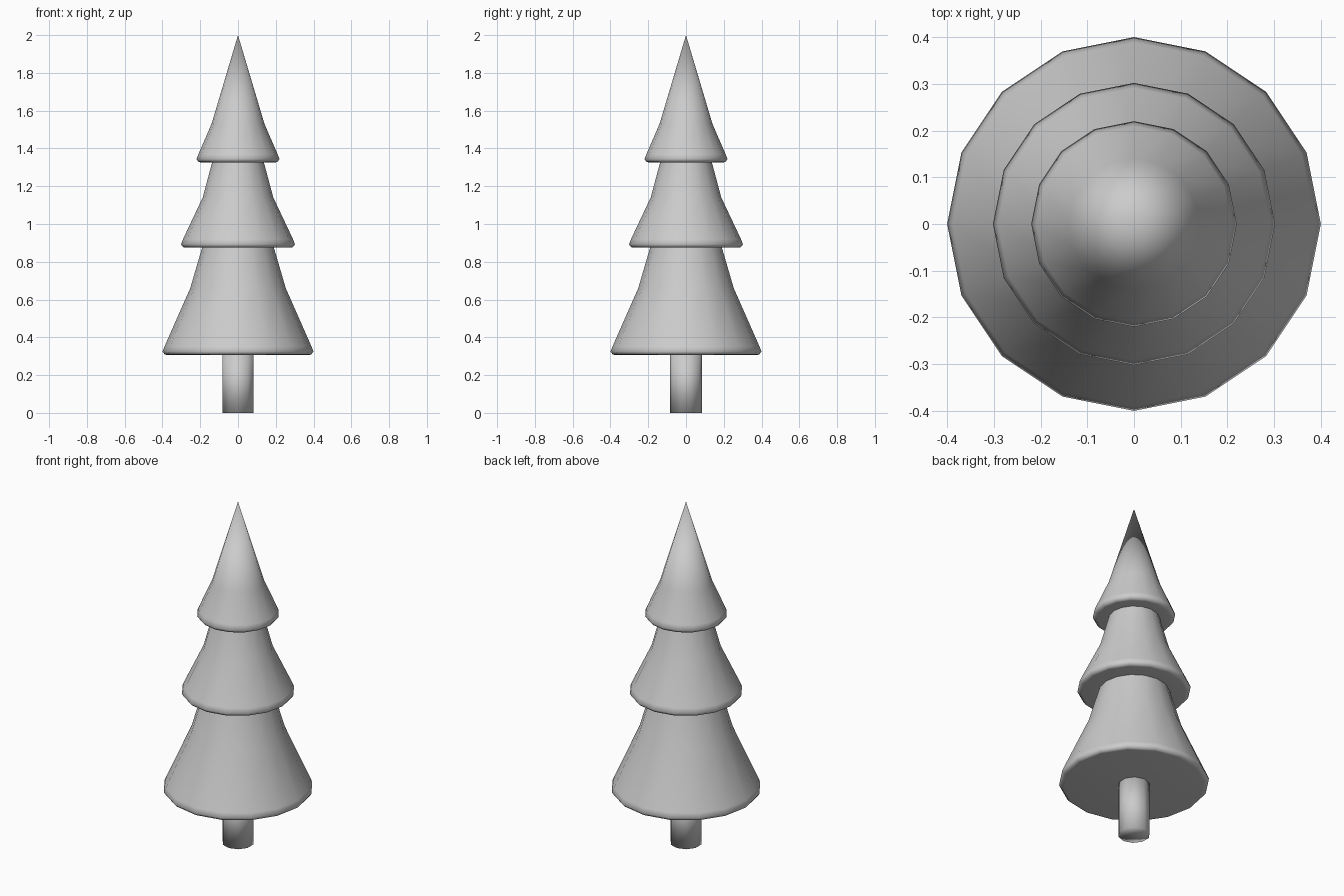
import bpy, bmesh, math
from mathutils import Matrix

if "Cube" in bpy.data.objects:
    bpy.data.objects.remove(bpy.data.objects["Cube"])


def revolve(name, profile, sides, phase=0.0, smooth_angle=70):
    """Spin an (r, z) profile around the z axis."""
    bm = bmesh.new()
    verts = [bm.verts.new((r, 0, z)) for r, z in profile]
    edges = [bm.edges.new(pair) for pair in zip(verts, verts[1:])]
    bmesh.ops.spin(bm, geom=verts + edges, cent=(0, 0, 0), axis=(0, 0, 1),
                   angle=math.tau, steps=sides, use_duplicate=False)
    bmesh.ops.remove_doubles(bm, verts=bm.verts[:], dist=0.0005)
    bmesh.ops.recalc_face_normals(bm, faces=bm.faces[:])
    bm.transform(Matrix.Rotation(phase, 4, 'Z'))
    mesh = bpy.data.meshes.new(name)
    bm.to_mesh(mesh)
    bm.free()
    obj = bpy.data.objects.new(name, mesh)
    bpy.context.collection.objects.link(obj)
    bpy.ops.object.select_all(action='DESELECT')
    obj.select_set(True)
    bpy.context.view_layer.objects.active = obj
    bpy.ops.object.shade_smooth_by_angle(angle=math.radians(smooth_angle))
    return obj


# Foliage: each tier is underside, rounded rim, flared skirt, then steeper neck
# (inner radius, bottom z, rim radius, kink, top)
tiers = [
    (0.0, 0.307, 0.40, (0.253, 0.66), (0.19, 0.875)),
    (0.19, 0.875, 0.302, (0.187, 1.14), (0.137, 1.326)),
    (0.137, 1.326, 0.22, (0.14, 1.53), (0.0, 2.0)),
]
foliage = []
for inner, z, rim, kink, top in tiers:
    foliage += [(inner, z), (rim - 0.025, z), (rim - 0.012, z + 0.002),
                (rim, z + 0.018), (rim - 0.011, z + 0.045), kink, top]
revolve("foliage", foliage, 16)

# Trunk: ten-sided post
revolve("trunk", [(0, 0), (0.085, 0), (0.085, 0.31), (0, 0.31)], 10,
        phase=math.pi / 2, smooth_angle=100)
